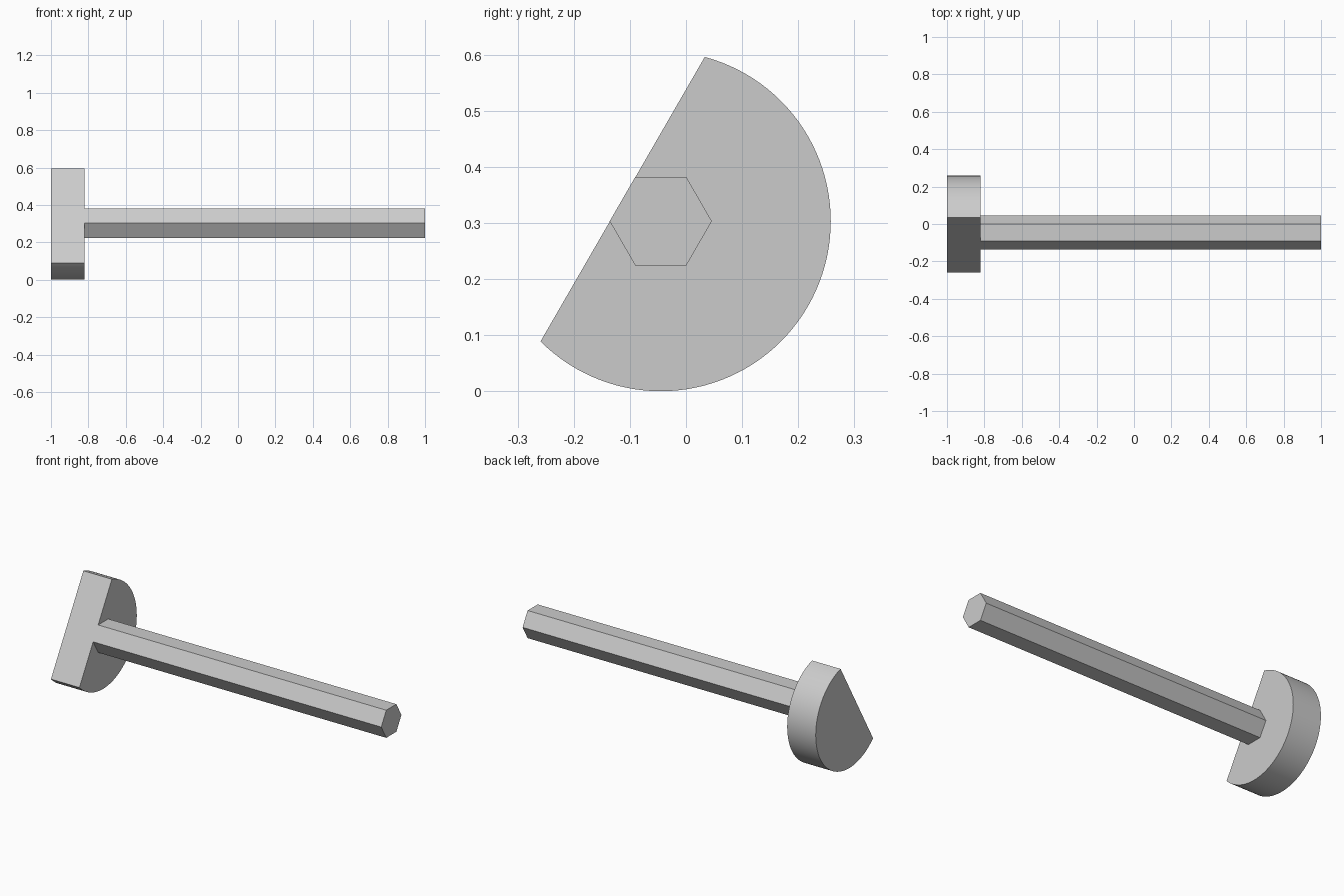
import bpy, bmesh
from math import cos, sin, radians

cube = bpy.data.objects.get("Cube")
if cube:
    bpy.data.objects.remove(cube, do_unlink=True)

grey = bpy.data.materials.new("plain grey")
grey.use_nodes = True
COLOUR = (0.6, 0.6, 0.6, 1)
grey.diffuse_color = COLOUR
grey.node_tree.nodes["Principled BSDF"].inputs["Base Color"].default_value = COLOUR

# Shared axis of the shaft and the head, running along x
AXIS_Y, AXIS_Z = -0.045, 0.303


def prism(name, radius, angles, x0, x1):
    """Extrude a profile of points at the given angles along x."""
    bm = bmesh.new()
    ring = [bm.verts.new((x0, AXIS_Y + radius * cos(radians(a)),
                          AXIS_Z + radius * sin(radians(a)))) for a in angles]
    cap = bm.faces.new(ring)
    out = bmesh.ops.extrude_face_region(bm, geom=[cap])["geom"]
    moved = [g for g in out if isinstance(g, bmesh.types.BMVert)]
    bmesh.ops.translate(bm, verts=moved, vec=(x1 - x0, 0, 0))
    bmesh.ops.recalc_face_normals(bm, faces=bm.faces)
    mesh = bpy.data.meshes.new(name)
    bm.to_mesh(mesh)
    bm.free()
    mesh.materials.append(grey)
    obj = bpy.data.objects.new(name, mesh)
    bpy.context.collection.objects.link(obj)
    return obj


# Hexagonal shaft, one flat flush with the cut side of the head
prism("hex_shaft", 0.091, range(0, 360, 60), -0.82, 1)

# Round head with one flat side: a 210 degree arc closed by its chord
head = prism("flat_sided_head", 0.303, range(-135, 76, 3), -1, -0.82)
bpy.ops.object.select_all(action="DESELECT")
head.select_set(True)
bpy.context.view_layer.objects.active = head
bpy.ops.object.shade_smooth_by_angle(angle=radians(30))
